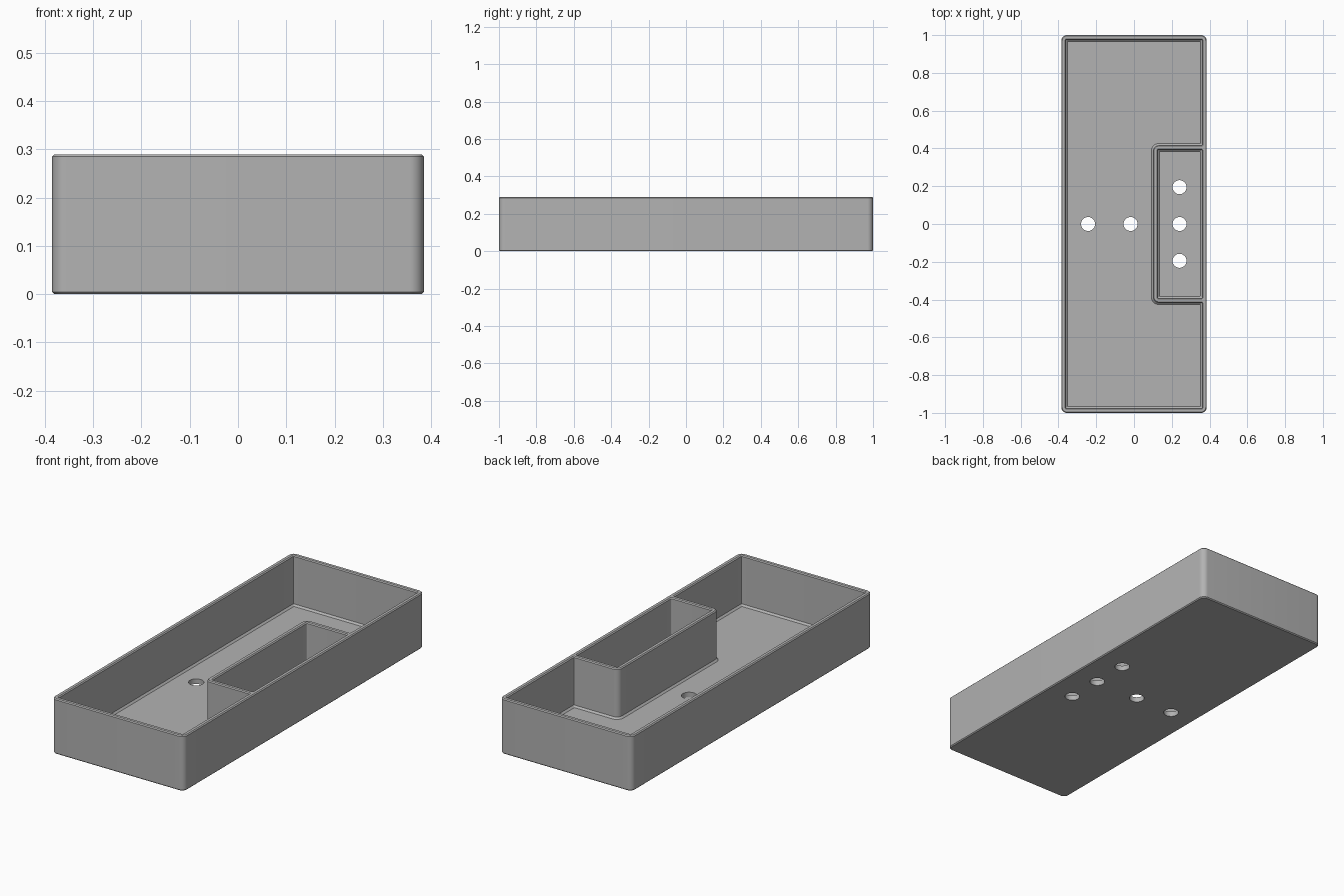
import bpy, bmesh, math
from mathutils import Vector

cube = bpy.data.objects.get("Cube")
if cube:
    bpy.data.objects.remove(cube, do_unlink=True)

HX, HY, HEIGHT = 0.385, 1.0, 0.29      # outer half sizes and height
WALL, FLOOR = 0.025, 0.027
EDGE, FOOT = 0.005, 0.009              # rim chamfer and inner floor chamfer

grey = bpy.data.materials.new("plain grey")
grey.use_nodes = True
colour = (0.45, 0.45, 0.45, 1)
grey.diffuse_color = colour
grey.node_tree.nodes["Principled BSDF"].inputs["Base Color"].default_value = colour


def outline(corners, inset, steps=8):
    """Right-angled counter-clockwise outline, inset and with rounded corners."""
    points = []
    for i, (x, y, r) in enumerate(corners):
        here = Vector((x, y))
        a = (here - Vector(corners[i - 1][:2])).normalized()
        b = (Vector(corners[(i + 1) % len(corners)][:2]) - here).normalized()
        turn = a.cross(b)
        here += (b - a) * inset * turn
        r = max(r - inset * turn, 0.002)
        centre = here + (b - a) * r
        for k in range(steps + 1):
            t = k / steps * math.pi / 2
            points.append(centre - b * r * math.cos(t) + a * r * math.sin(t))
    return points


def stack(name, corners, layers):
    """Solid skinned through copies of one outline, given as (z, inset)."""
    bm = bmesh.new()
    rings = [[bm.verts.new((p.x, p.y, z)) for p in outline(corners, inset)]
             for z, inset in layers]
    for low, high in zip(rings, rings[1:]):
        for i in range(len(low)):
            j = (i + 1) % len(low)
            bm.faces.new((low[i], low[j], high[j], high[i]))
    bm.faces.new(rings[0][::-1])
    bm.faces.new(rings[-1])
    mesh = bpy.data.meshes.new(name)
    bm.to_mesh(mesh)
    bm.free()
    obj = bpy.data.objects.new(name, mesh)
    bpy.context.collection.objects.link(obj)
    mesh.materials.append(grey)
    return obj


def rectangle(x0, x1, y, r):
    return [(x0, -y, r), (x1, -y, r), (x1, y, r), (x0, y, r)]


# Outer body with rounded corners and chamfered edges
tray = stack("tray", rectangle(-HX, HX, HY, 0.03),
             [(0, EDGE), (EDGE, 0), (HEIGHT - EDGE, 0), (HEIGHT, EDGE)])

# Cavities: a main space wrapping around a walled side compartment
ix, iy = HX - WALL, HY - WALL
cx, cy, s = 0.101, 0.417, 0.004
main = [(-ix, -iy, s), (ix, -iy, s), (ix, -cy, s), (cx, -cy, 0.03),
        (cx, cy, 0.03), (ix, cy, s), (ix, iy, s), (-ix, iy, s)]
pocket = rectangle(cx + WALL, ix, cy - WALL, s)
hollow = [(FLOOR, FOOT), (FLOOR + FOOT, 0), (HEIGHT - EDGE, 0),
          (HEIGHT, -EDGE), (HEIGHT + 0.05, -EDGE)]
cutters = [stack("main_cavity", main, hollow),
           stack("compartment_cavity", pocket, hollow)]

# Round holes through the floor
for x, y in [(-0.243, 0), (-0.018, 0), (0.241, -0.195), (0.241, 0), (0.241, 0.195)]:
    bpy.ops.mesh.primitive_cylinder_add(vertices=40, radius=0.037, depth=0.2,
                                        location=(x, y, 0))
    hole = bpy.context.object
    hole.name = "floor_hole"
    hole.data.materials.append(grey)
    cutters.append(hole)

bpy.ops.object.select_all(action='DESELECT')
tray.select_set(True)
bpy.context.view_layer.objects.active = tray
for cutter in cutters:
    cutter.hide_render = True
    cut = tray.modifiers.new("cut", 'BOOLEAN')
    cut.operation = 'DIFFERENCE'
    cut.solver = 'EXACT'
    cut.object = cutter
    bpy.ops.object.modifier_apply(modifier=cut.name)
for cutter in cutters:
    bpy.data.objects.remove(cutter, do_unlink=True)
bpy.ops.object.shade_smooth_by_angle(angle=math.radians(30))
